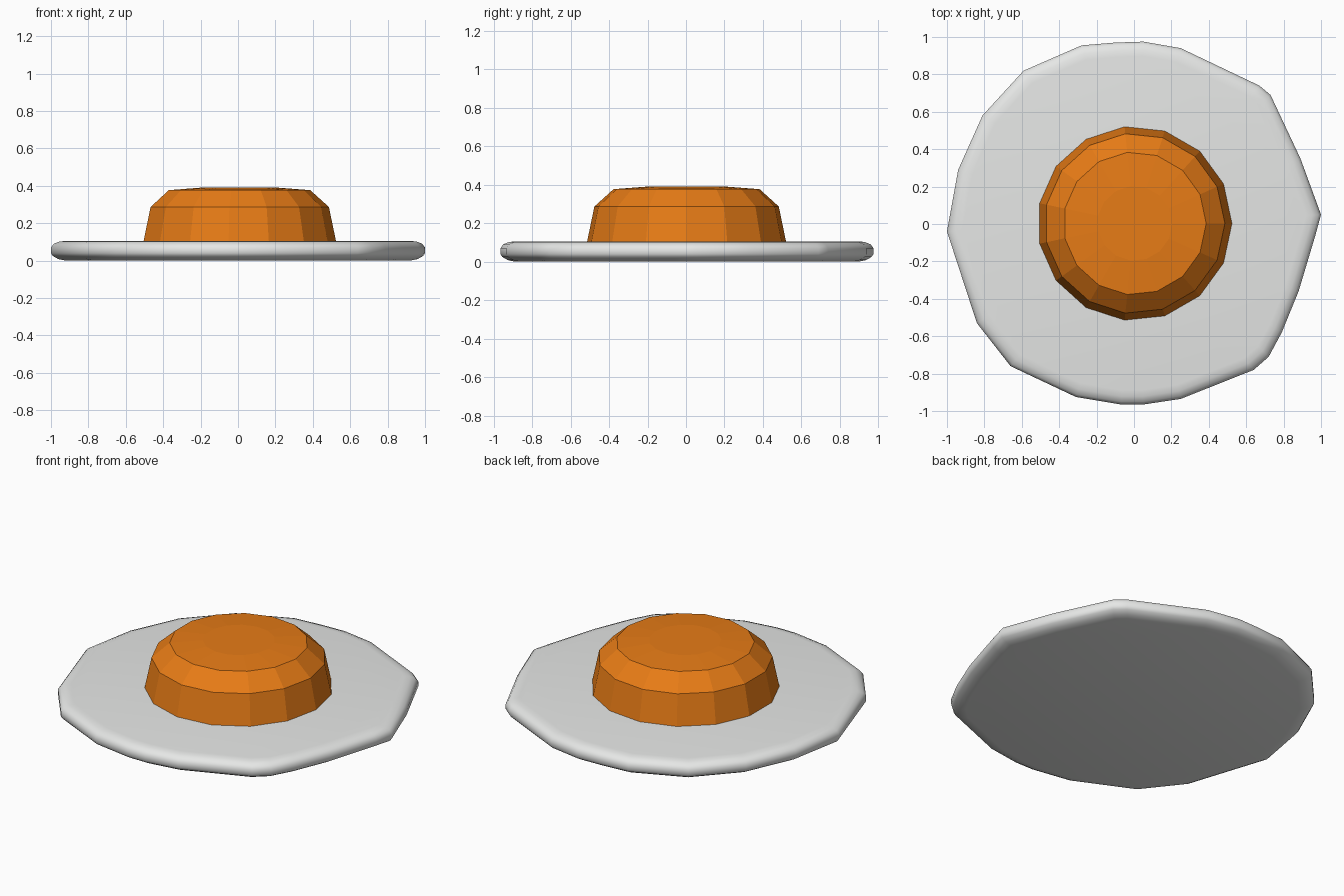
import bpy
import bmesh
from math import cos, sin, tau, radians

if "Cube" in bpy.data.objects:
    bpy.data.objects.remove(bpy.data.objects["Cube"], do_unlink=True)


def make_material(name, colour):
    mat = bpy.data.materials.new(name)
    mat.use_nodes = True
    mat.diffuse_color = colour
    mat.node_tree.nodes["Principled BSDF"].inputs["Base Color"].default_value = colour
    return mat


def stack_rings(name, outline, levels, mat, smooth_angle):
    """Loft an outline through (scale, z) levels and cap both ends."""
    bm = bmesh.new()
    rings = [[bm.verts.new((x * s, y * s, z)) for x, y in outline] for s, z in levels]
    n = len(outline)
    for low, high in zip(rings, rings[1:]):
        for i in range(n):
            j = (i + 1) % n
            bm.faces.new((low[i], low[j], high[j], high[i]))
    bm.faces.new(rings[0][::-1])
    bm.faces.new(rings[-1])
    bmesh.ops.recalc_face_normals(bm, faces=bm.faces)
    mesh = bpy.data.meshes.new(name)
    bm.to_mesh(mesh)
    bm.free()
    mesh.materials.append(mat)
    obj = bpy.data.objects.new(name, mesh)
    bpy.context.collection.objects.link(obj)
    if smooth_angle:
        bpy.ops.object.select_all(action="DESELECT")
        obj.select_set(True)
        bpy.context.view_layer.objects.active = obj
        bpy.ops.object.shade_smooth_by_angle(angle=radians(smooth_angle))
    return obj


white = make_material("egg white", (0.79, 0.80, 0.79, 1))
orange = make_material("yolk orange", (0.80, 0.20, 0.008, 1))

# Egg white: irregular flat slab with a rounded rim
white_outline = [
    (1.0, 0.05), (0.89, 0.35), (0.73, 0.69), (0.67, 0.74), (0.25, 0.94),
    (0.05, 0.975), (-0.1, 0.97), (-0.28, 0.955), (-0.59, 0.82), (-0.81, 0.58),
    (-0.94, 0.29), (-1.0, -0.04), (-0.84, -0.53), (-0.66, -0.76),
    (-0.31, -0.925), (-0.07, -0.965), (0.05, -0.965), (0.25, -0.935),
    (0.64, -0.78), (0.72, -0.71), (0.79, -0.58), (0.88, -0.36), (0.97, -0.06),
]
rim = [(0.92, 0.0), (0.96, 0.008), (0.99, 0.025), (1, 0.04), (1, 0.07),
       (0.985, 0.09), (0.955, 0.102), (0.92, 0.106)]
stack_rings("egg_white", white_outline, rim, white, 40)

# Yolk: faceted fifteen-sided dome
sides = 15
circle = [(cos(tau * i / sides), sin(tau * i / sides)) for i in range(sides)]
dome = [(0.523, 0.09), (0.482, 0.287), (0.382, 0.377), (0.2, 0.391)]
yolk = stack_rings("yolk", circle, dome, orange, 0)
yolk.location = (0.004, 0.003, 0)
